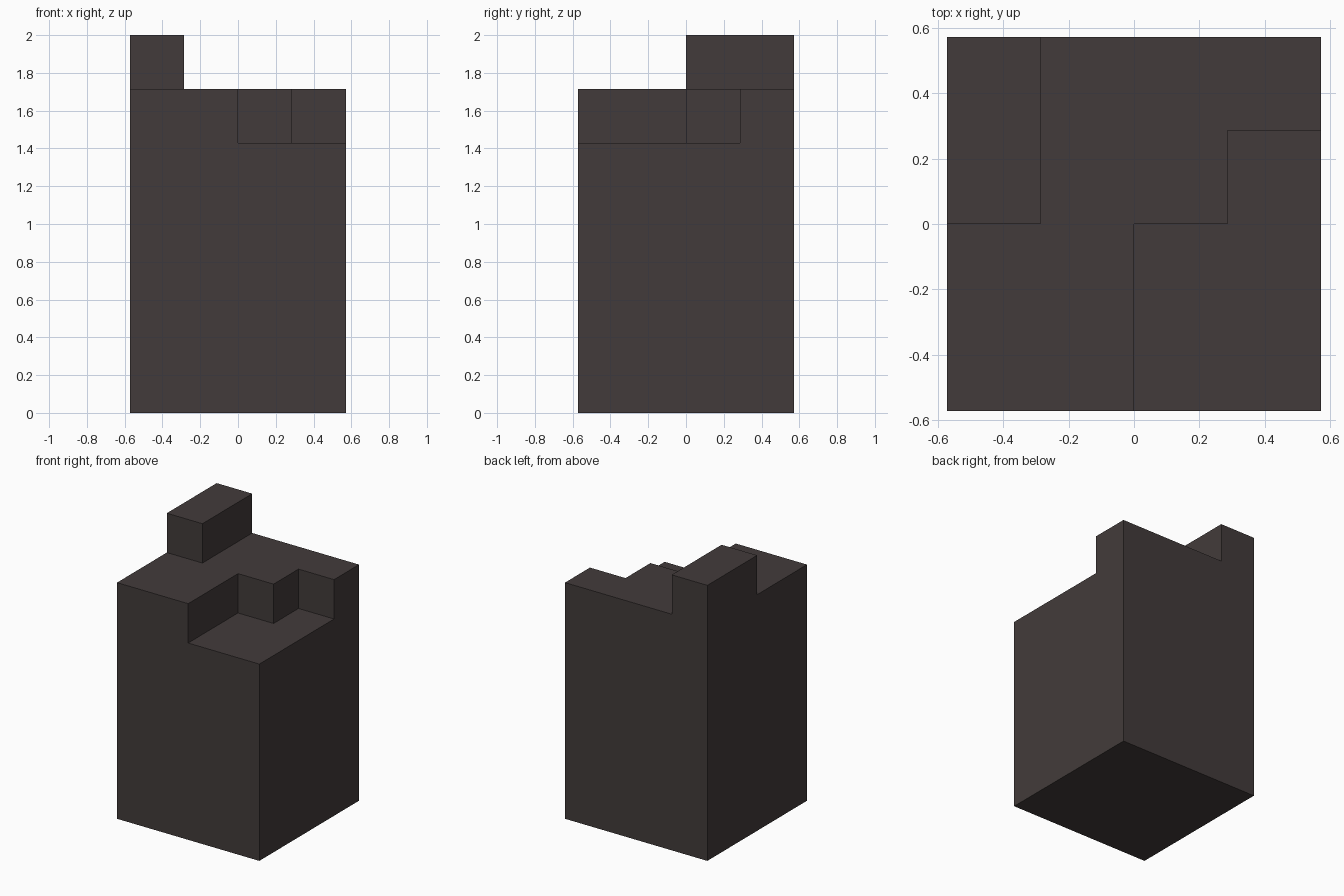
import bpy
import bmesh
from mathutils import Matrix

cube = bpy.data.objects.get("Cube")
if cube:
    bpy.data.objects.remove(cube)

UNIT = 2 / 7  # edge of one block cell

# Dark stone material
stone = bpy.data.materials.new("dark_stone")
stone.use_nodes = True
colour = (0.055, 0.044, 0.043, 1)
stone.diffuse_color = colour
stone.node_tree.nodes["Principled BSDF"].inputs["Base Color"].default_value = colour


def raise_faces(bm, faces, cells):
    """Extrude faces straight up by a number of cells; return the new caps."""
    out = bmesh.ops.extrude_face_region(bm, geom=faces)["geom"]
    verts = [g for g in out if isinstance(g, bmesh.types.BMVert)]
    bmesh.ops.translate(bm, verts=verts, vec=(0, 0, cells * UNIT))
    return [g for g in out if isinstance(g, bmesh.types.BMFace)]


def in_notch(face):
    c = face.calc_center_median()
    return c.x > 0 and (c.y < 0 or (c.x > UNIT and c.y < UNIT))


def in_tower(face):
    c = face.calc_center_median()
    return c.x < -UNIT and c.y > 0


# Block: square footprint raised in three steps
bm = bmesh.new()
bmesh.ops.create_grid(bm, x_segments=4, y_segments=4, size=2 * UNIT,
                      matrix=Matrix.Identity(4))
ledge = raise_faces(bm, bm.faces[:], 5)
roof = raise_faces(bm, [f for f in ledge if not in_notch(f)], 1)
raise_faces(bm, [f for f in roof if in_tower(f)], 1)

# Merge the coplanar cells into clean flat faces
bmesh.ops.recalc_face_normals(bm, faces=bm.faces[:])
bmesh.ops.dissolve_limit(bm, angle_limit=0.01, verts=bm.verts[:], edges=bm.edges[:])

mesh = bpy.data.meshes.new("notched_block")
bm.to_mesh(mesh)
bm.free()
mesh.materials.append(stone)
block = bpy.data.objects.new("notched_block", mesh)
bpy.context.collection.objects.link(block)
